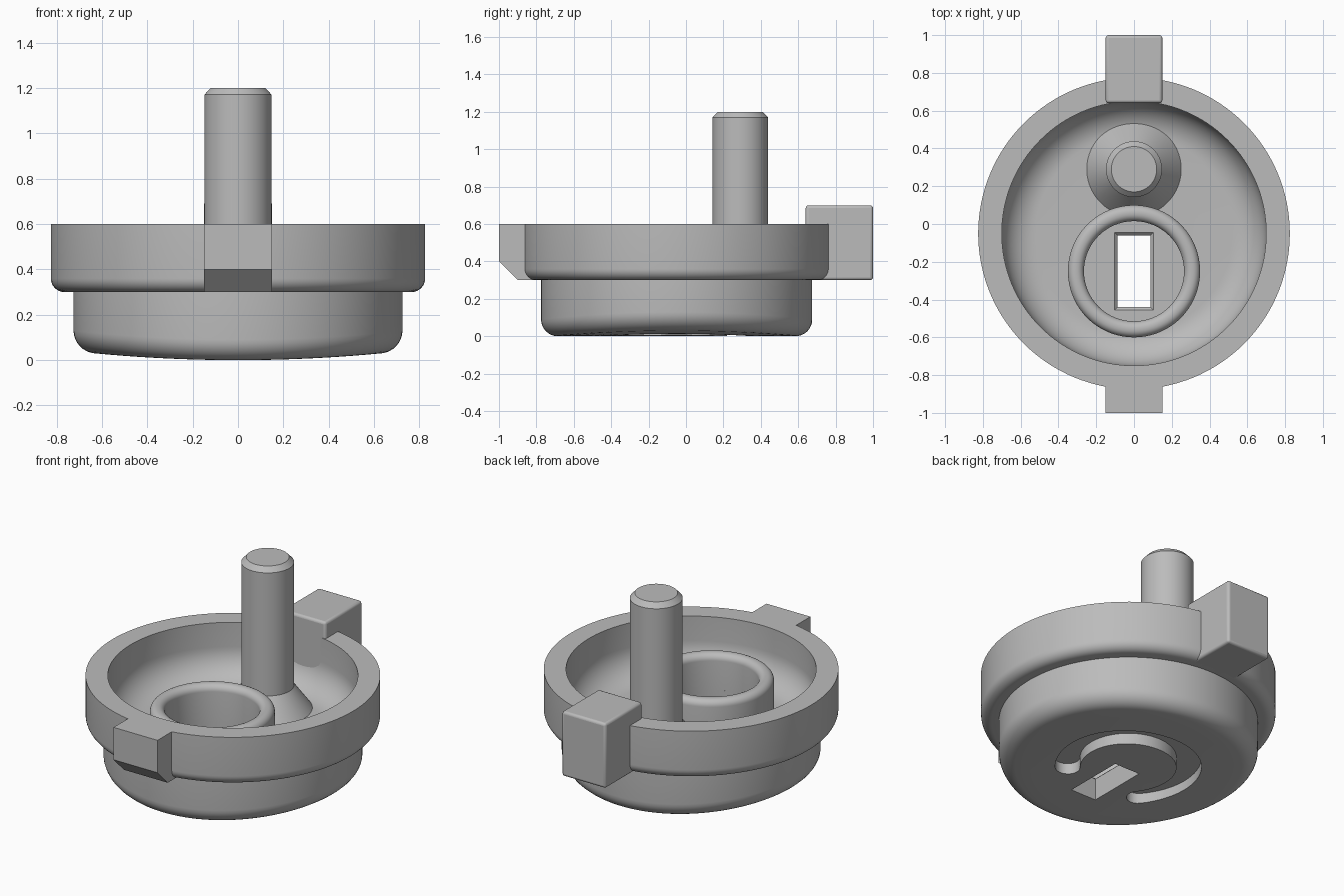
import bpy, bmesh
from math import sin, cos, pi, radians

cube = bpy.data.objects.get("Cube")
if cube:
    bpy.data.objects.remove(cube, do_unlink=True)

grey = bpy.data.materials.new("plain grey")
grey.use_nodes = True
grey.diffuse_color = (0.5, 0.5, 0.5, 1)
grey.node_tree.nodes["Principled BSDF"].inputs["Base Color"].default_value = (0.5, 0.5, 0.5, 1)

CY = -0.05      # centre of the dish
BOSS_Y = -0.25  # centre of the socket
PIN_Y = 0.29    # centre of the pin
FLOOR = 0.27    # dish floor
POCKET = 0.15   # socket floor


def finish(name, bm):
    bmesh.ops.remove_doubles(bm, verts=bm.verts, dist=1e-5)
    bmesh.ops.recalc_face_normals(bm, faces=bm.faces)
    mesh = bpy.data.meshes.new(name)
    bm.to_mesh(mesh)
    bm.free()
    mesh.materials.append(grey)
    obj = bpy.data.objects.new(name, mesh)
    bpy.context.collection.objects.link(obj)
    return obj


def activate(obj):
    bpy.ops.object.select_all(action='DESELECT')
    obj.select_set(True)
    bpy.context.view_layer.objects.active = obj


def smooth(obj):
    activate(obj)
    bpy.ops.object.shade_smooth_by_angle(angle=radians(30))


def arc(cr, cz, rad, a0, a1, n=8):
    """Points of a circular fillet in the (radius, height) plane."""
    steps = [radians(a0 + (a1 - a0) * i / n) for i in range(n + 1)]
    return [(cr + rad * cos(a), cz + rad * sin(a)) for a in steps]


def lathe(name, profile, y, closed=False, segments=128):
    bm = bmesh.new()
    verts = [bm.verts.new((r, 0, z)) for r, z in profile]
    pairs = list(zip(verts, verts[1:]))
    if closed:
        pairs.append((verts[-1], verts[0]))
    edges = [bm.edges.new(p) for p in pairs]
    bmesh.ops.spin(bm, geom=verts + edges, cent=(0, 0, 0), axis=(0, 0, 1),
                   angle=2 * pi, steps=segments)
    bmesh.ops.translate(bm, verts=bm.verts, vec=(0, y, 0))
    return finish(name, bm)


def prism(name, outline, vec):
    """Extrude a closed outline along a vector."""
    bm = bmesh.new()
    face = bm.faces.new([bm.verts.new(p) for p in outline])
    out = bmesh.ops.extrude_face_region(bm, geom=[face])
    moved = [v for v in out["geom"] if isinstance(v, bmesh.types.BMVert)]
    bmesh.ops.translate(bm, verts=moved, vec=vec)
    return finish(name, bm)


def combine(target, other, operation):
    other.hide_render = True
    mod = target.modifiers.new(operation.lower(), 'BOOLEAN')
    mod.operation, mod.object, mod.solver = operation, other, 'EXACT'
    activate(target)
    bpy.ops.object.modifier_apply(modifier=mod.name)
    bpy.data.objects.remove(other, do_unlink=True)


# Dish body: stepped outside, rounded bowl inside
profile = [(0, 0), (0.15, 0), (0.3, 0), (0.45, 0), (0.55, 0)]
profile += arc(0.635, 0.09, 0.09, -90, 0)
profile += [(0.725, 0.3)]
profile += arc(0.765, 0.36, 0.06, -90, 0)
profile += [(0.825, 0.6), (0.7, 0.6)]
profile += arc(0.52, FLOOR + 0.18, 0.18, 0, -90, 12)
profile += [(0.3, FLOOR), (0, FLOOR)]
body = lathe("dish_body", profile, CY)

# Underside bows gently across its width
for v in body.data.vertices:
    if v.co.z < 0.25:
        v.co.z += 0.075 * v.co.x ** 2 * min(1, (0.25 - v.co.z) / 0.15)

# Front tab with a chamfered lower lip, merged into the rim
side = [(-1, 0.4), (-1, 0.6), (-0.8, 0.6), (-0.8, 0.3), (-0.9, 0.3)]
front_tab = prism("front_tab", [(-0.15, y, z) for y, z in side], (0.3, 0, 0))
combine(body, front_tab, 'UNION')

# Socket pocket
pocket = lathe("pocket_cutter", [(0, POCKET), (0.265, POCKET), (0.265, 0.5), (0, 0.5)], BOSS_Y)
combine(body, pocket, 'DIFFERENCE')

# Key slot through the floor, with a chamfered mouth
bm = bmesh.new()
rings = []
for z, grow in ((-0.1, 0), (POCKET - 0.015, 0), (POCKET + 0.015, 0.03)):
    w, d = 0.087 + grow, 0.19 + grow
    rings.append([bm.verts.new((sx * w, BOSS_Y + sy * d, z))
                  for sx, sy in ((-1, -1), (1, -1), (1, 1), (-1, 1))])
for low, high in zip(rings, rings[1:]):
    for i in range(4):
        j = (i + 1) % 4
        bm.faces.new((low[i], low[j], high[j], high[i]))
bm.faces.new(rings[0])
bm.faces.new(rings[-1])
combine(body, finish("slot_cutter", bm), 'DIFFERENCE')

# Curved groove with round ends in the underside
R, HALF, START, END = 0.34, 0.07, -40, 220
outline = arc(0, 0, R + HALF, START, END, 48)
for angle, rad, cap in ((END, R, 0), (START, R, 180)):
    a = radians(angle)
    outline += arc(rad * cos(a), rad * sin(a), HALF, angle + cap, angle + cap + 180, 10)[1:-1]
    if cap == 0:
        outline += arc(0, 0, R - HALF, END, START, 48)
groove = prism("groove_cutter", [(x, y + CY, -0.1) for x, y in outline], (0, 0, 0.17))
combine(body, groove, 'DIFFERENCE')
smooth(body)

# Socket ring with rounded lip
ring = [(0.265, FLOOR - 0.02), (0.35, FLOOR - 0.02)]
ring += arc(0.31, 0.45, 0.04, 0, 90)
ring += arc(0.305, 0.45, 0.04, 90, 180)
smooth(lathe("socket_ring", ring, BOSS_Y, closed=True, segments=96))

# Pin with conical foot and chamfered tip
pin = [(0, FLOOR - 0.02), (0.25, FLOOR - 0.02), (0.25, FLOOR), (0.148, 0.41),
       (0.148, 1.17), (0.12, 1.2), (0, 1.2)]
smooth(lathe("pin", pin, PIN_Y, segments=96))

# Back tab with softened edges
back = [(-0.15, 0.64, 0.3), (0.15, 0.64, 0.3), (0.15, 1, 0.3), (-0.15, 1, 0.3)]
back_tab = prism("back_tab", back, (0, 0, 0.4))
bevel = back_tab.modifiers.new("soft edges", 'BEVEL')
bevel.width, bevel.segments = 0.015, 3
smooth(back_tab)
